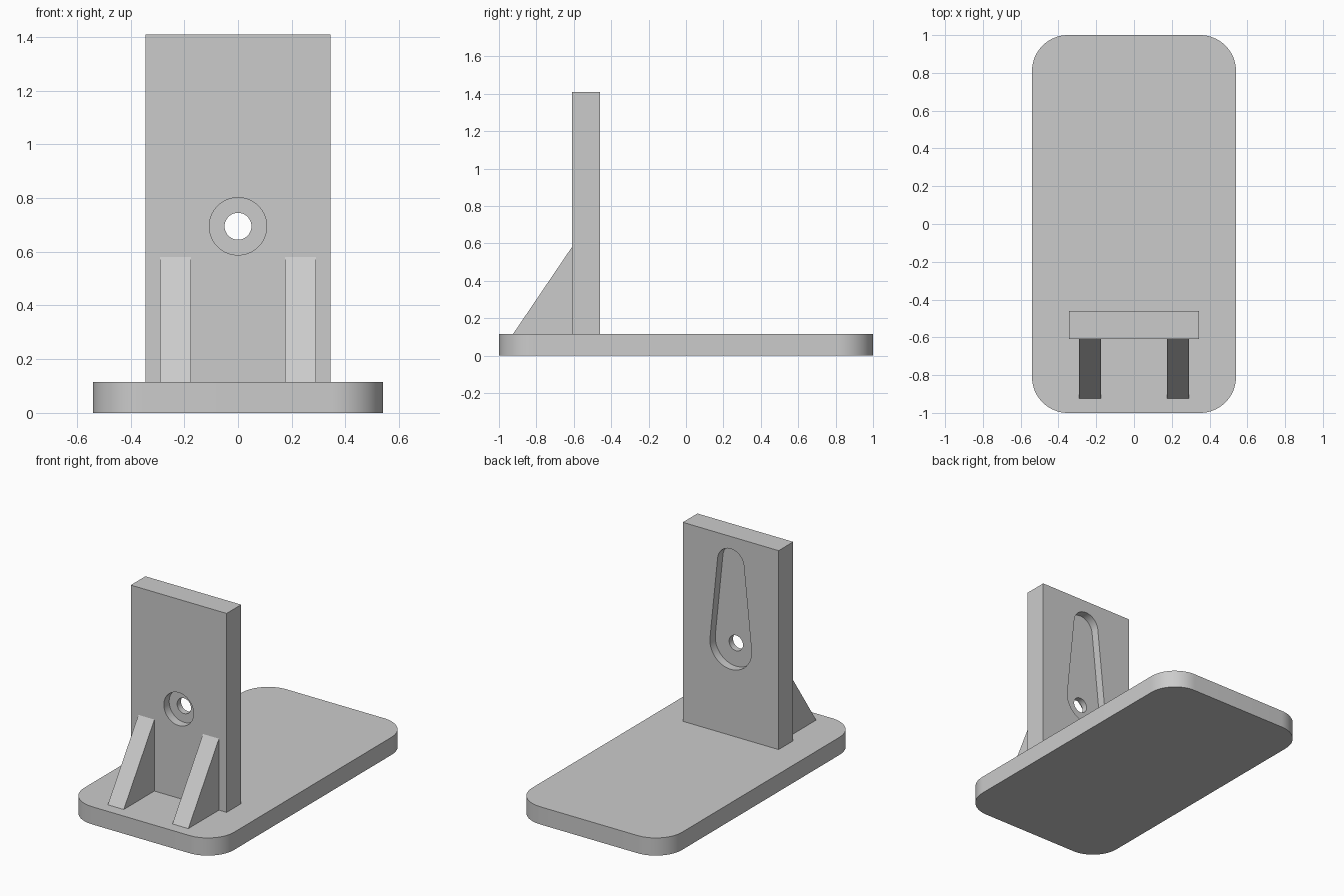
import bpy, bmesh, math
from mathutils import Vector

cube = bpy.data.objects.get("Cube")
if cube:
    bpy.data.objects.remove(cube, do_unlink=True)

grey = bpy.data.materials.new("light grey")
grey.use_nodes = True
colour = (0.6, 0.6, 0.6, 1)
grey.diffuse_color = colour
grey.node_tree.nodes["Principled BSDF"].inputs["Base Color"].default_value = colour


def prism(name, outline, extrude):
    """Extrude a closed outline of 3D points along a vector."""
    bm = bmesh.new()
    face = bm.faces.new([bm.verts.new(p) for p in outline])
    out = bmesh.ops.extrude_face_region(bm, geom=[face])
    moved = [v for v in out["geom"] if isinstance(v, bmesh.types.BMVert)]
    bmesh.ops.translate(bm, verts=moved, vec=Vector(extrude))
    bmesh.ops.recalc_face_normals(bm, faces=bm.faces[:])
    mesh = bpy.data.meshes.new(name)
    bm.to_mesh(mesh)
    bm.free()
    mesh.materials.append(grey)
    obj = bpy.data.objects.new(name, mesh)
    bpy.context.collection.objects.link(obj)
    return obj


def arc(cx, cy, r, start, end, steps):
    """Points on an arc, angles in radians."""
    angles = [start + (end - start) * i / steps for i in range(steps + 1)]
    return [(cx + r * math.cos(a), cy + r * math.sin(a)) for a in angles]


def smooth(obj):
    bpy.ops.object.select_all(action="DESELECT")
    obj.select_set(True)
    bpy.context.view_layer.objects.active = obj
    bpy.ops.object.shade_smooth_by_angle(angle=math.radians(30))


def upright(points, y):
    return [(x, y, z) for x, z in points]


# Base slab with rounded corners
HALF_X, HALF_Y, BASE_TOP, CORNER = 0.54, 1.0, 0.115, 0.19
outline = []
for i, (sx, sy) in enumerate([(1, 1), (-1, 1), (-1, -1), (1, -1)]):
    start = i * math.pi / 2
    outline += arc(sx * (HALF_X - CORNER), sy * (HALF_Y - CORNER), CORNER,
                   start, start + math.pi / 2, 16)
smooth(prism("base", [(x, y, 0) for x, y in outline], (0, 0, BASE_TOP)))

# Upright plate
FRONT, BACK, TOP, HALF_W = -0.61, -0.46, 1.41, 0.345
plate = prism("upright_plate",
              upright([(-HALF_W, BASE_TOP), (HALF_W, BASE_TOP), (HALF_W, TOP), (-HALF_W, TOP)], FRONT),
              (0, BACK - FRONT, 0))

# Cutters: through hole, front counterbore, tapered pocket in the back
HOLE_Z, RECESS, SPARE = 0.695, 0.055, 0.1
full = 2 * math.pi
hole = prism("hole_cutter", upright(arc(0, HOLE_Z, 0.05, 0, full, 48)[:-1], FRONT - SPARE), (0, 0.4, 0))
bore = prism("counterbore_cutter", upright(arc(0, HOLE_Z, 0.107, 0, full, 64)[:-1], FRONT - SPARE),
             (0, SPARE + RECESS, 0))
LOW_R, HIGH_R, HIGH_Z = 0.15, 0.095, 1.235
tilt = math.asin((LOW_R - HIGH_R) / (HIGH_Z - HOLE_Z))
teardrop = (arc(0, HIGH_Z, HIGH_R, tilt, math.pi - tilt, 32)
            + arc(0, HOLE_Z, LOW_R, math.pi - tilt, full + tilt, 40))
pocket = prism("pocket_cutter", upright(teardrop, BACK - RECESS), (0, RECESS + SPARE, 0))

for cutter in (bore, pocket, hole):
    mod = plate.modifiers.new(cutter.name, "BOOLEAN")
    mod.operation = "DIFFERENCE"
    mod.solver = "EXACT"
    mod.object = cutter
    cutter.hide_render = True
    bpy.context.view_layer.objects.active = plate
    bpy.ops.object.modifier_apply(modifier=mod.name)
    bpy.data.objects.remove(cutter, do_unlink=True)
smooth(plate)

# Triangular gussets in front of the plate
for name, x in (("left_gusset", 0.175), ("right_gusset", -0.29)):
    prism(name, [(x, -0.925, BASE_TOP), (x, FRONT, BASE_TOP), (x, FRONT, 0.58)], (0.115, 0, 0))
